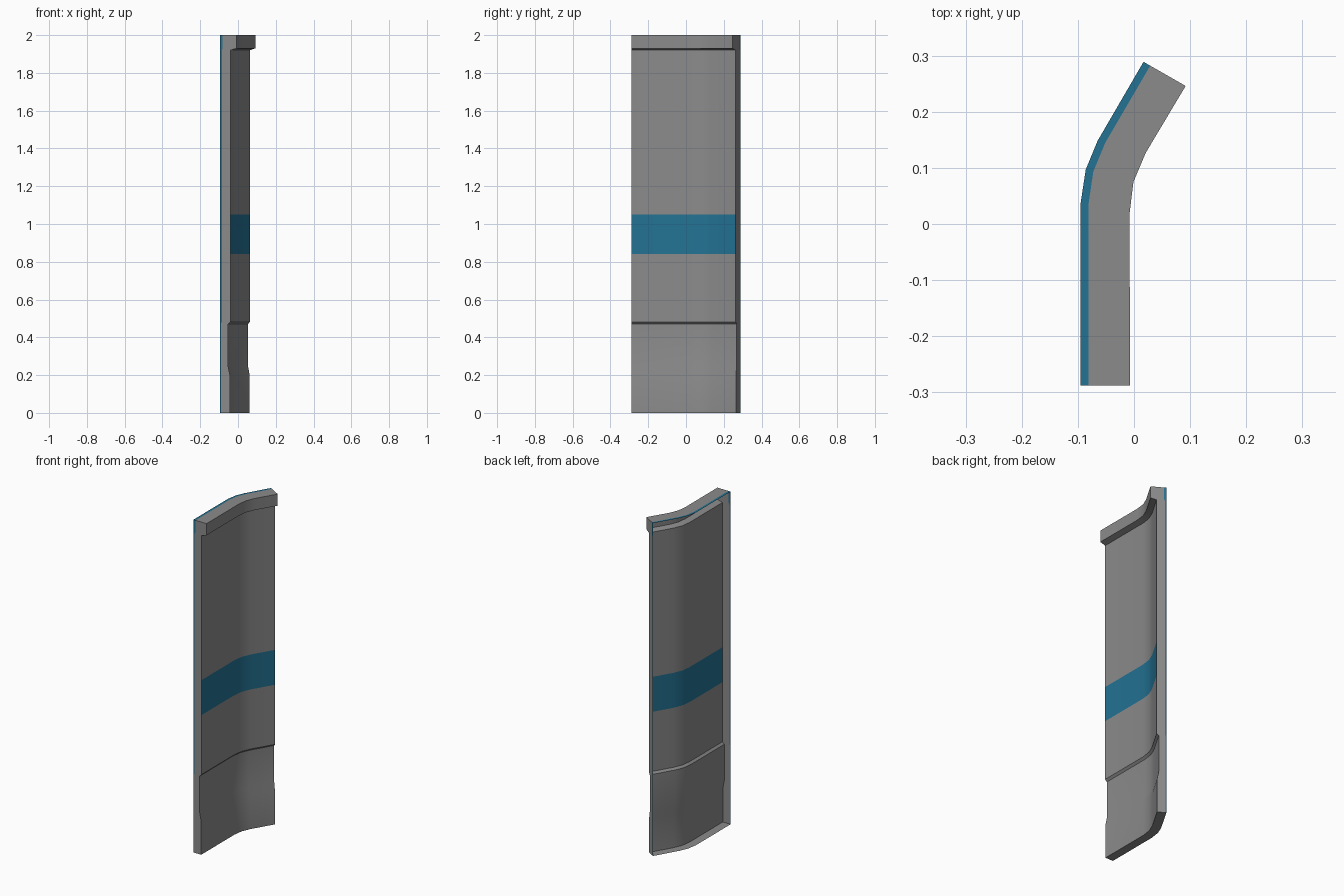
import bpy, math
from mathutils import Vector

if "Cube" in bpy.data.objects:
    bpy.data.objects.remove(bpy.data.objects["Cube"])


def material(name, rgb):
    m = bpy.data.materials.new(name)
    m.diffuse_color = (*rgb, 1)
    m.use_nodes = True
    m.node_tree.nodes["Principled BSDF"].inputs["Base Color"].default_value = m.diffuse_color
    return m


grey = material("panel_grey", (0.26, 0.26, 0.26))
blue = material("stripe_blue", (0.017, 0.17, 0.295))

# Bent plan outline: rear edge and the matching front edge at full depth
BACK = [(-.095, -.288), (-.095, .038), (-.086, .097), (-.065, .148), (.017, .289)]
FRONT = [(-.007, -.288), (-.008, .018), (-.001, .075), (.021, .127), (.092, .246)]
DEPTH = 0.088

# Vertical profile: height, thickness of panel
PROFILE = [(0, .052), (.2, .052), (.25, .042), (.47, .042), (.482, .054), (.84, .054),
           (1.05, .054), (1.92, .054), (1.93, DEPTH), (2, DEPTH)]


def point(i, depth, z):
    b, f = Vector(BACK[i]), Vector(FRONT[i])
    p = b.lerp(f, depth / DEPTH)
    return (p.x, p.y, z)


def grid(name, rows, is_blue, smooth=False):
    """Sheet of quads through rows of points; is_blue(row, column) picks the colour."""
    n = len(rows[0])
    verts = [p for r in rows for p in r]
    faces, colours = [], []
    for r in range(len(rows) - 1):
        for c in range(n - 1):
            a = r * n + c
            faces.append((a, a + 1, a + n + 1, a + n))
            colours.append(1 if is_blue(r, c) else 0)
    me = bpy.data.meshes.new(name)
    me.from_pydata(verts, [], faces)
    me.materials.append(grey)
    me.materials.append(blue)
    for poly, k in zip(me.polygons, colours):
        poly.material_index = k
    ob = bpy.data.objects.new(name, me)
    bpy.context.collection.objects.link(ob)
    if smooth:
        bpy.ops.object.select_all(action='DESELECT')
        ob.select_set(True)
        bpy.context.view_layer.objects.active = ob
        bpy.ops.object.shade_smooth_by_angle(angle=math.radians(25))
    return ob


cols = range(len(BACK))

# Front skin with the painted band
grid("front_skin", [[point(i, d, z) for i in cols] for z, d in PROFILE],
     lambda r, c: PROFILE[r][0] == .84, smooth=True)


# Width of the blue trim along the rear edge of the ends
def trim(z):
    return .014 if z > 1.92 else .009 if z > .47 else .004


# End caps (the rear is open)
for name, i in (("near_end", 0), ("far_end", len(BACK) - 1)):
    order = (lambda r: r) if i == 0 else (lambda r: r[::-1])
    blue_col = 0 if i == 0 else 1
    grid(name, [order([point(i, t, z) for t in (0, trim(z), d)]) for z, d in PROFILE],
         lambda r, c, k=blue_col: c == k)

# Top cap with blue rear trim, plain bottom cap
grid("top_cap", [[point(i, t, 2) for i in cols] for t in (DEPTH, .014, 0)],
     lambda r, c: r == 1)
grid("bottom_cap", [[point(i, t, 0) for i in cols] for t in (0, .052)],
     lambda r, c: False)
